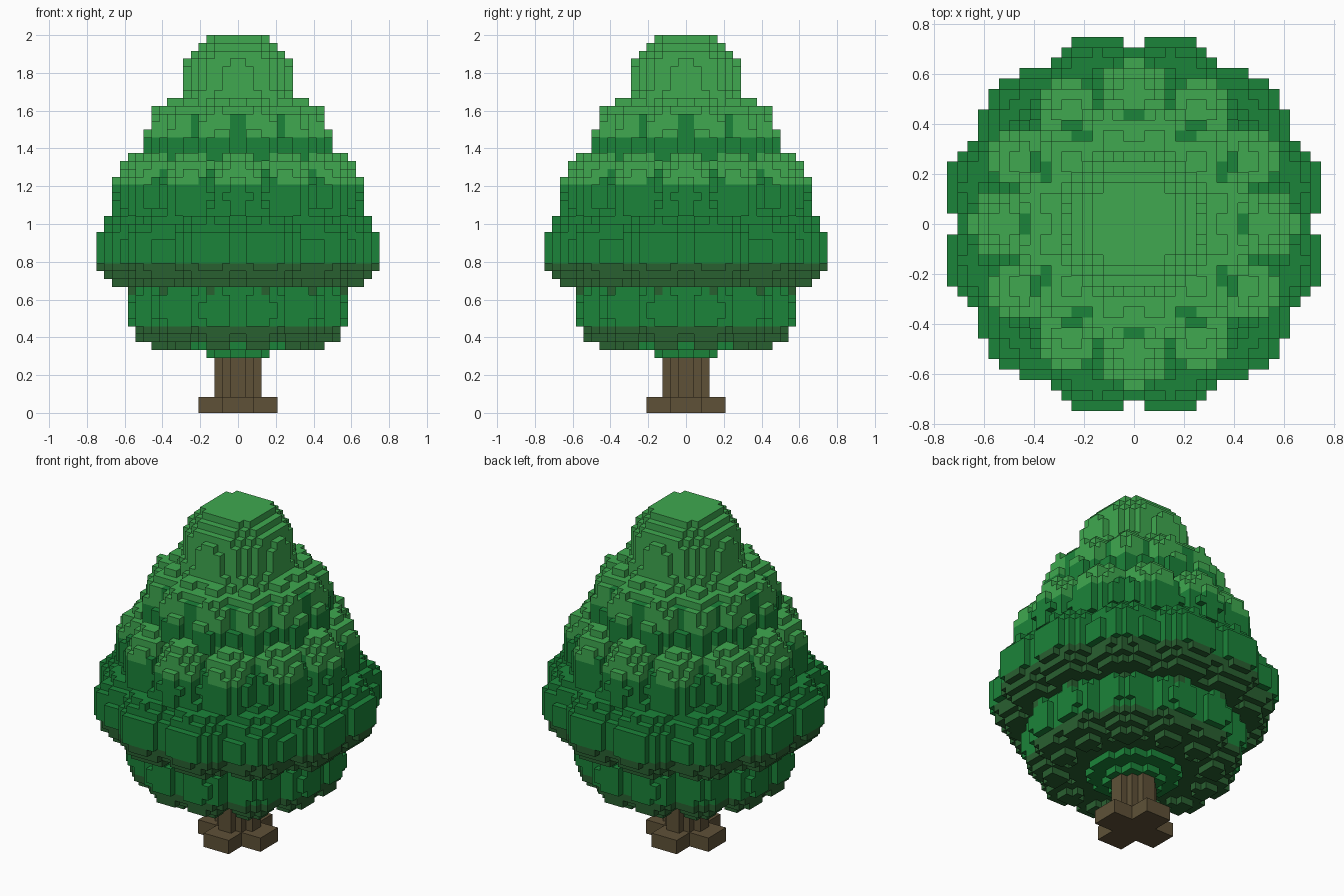
import bpy, bmesh, math
from mathutils import Vector

cube = bpy.data.objects.get("Cube")
if cube:
    bpy.data.objects.remove(cube, do_unlink=True)

V = 2 / 48          # block size
N = 20              # half width of the block grid


def material(name, rgb):
    m = bpy.data.materials.new(name)
    m.diffuse_color = (*rgb, 1)
    m.use_nodes = True
    b = m.node_tree.nodes["Principled BSDF"]
    b.inputs["Base Color"].default_value = (*rgb, 1)
    b.inputs["Roughness"].default_value = 0.9
    return m


LIGHT, MID, DARK = 0, 1, 2
greens = [material("light green", (0.050, 0.395, 0.080)),
          material("mid green", (0.011, 0.228, 0.041)),
          material("dark green", (0.022, 0.115, 0.030))]
bark = material("bark brown", (0.114, 0.083, 0.039))

DIRS = [(1, 0, 0), (-1, 0, 0), (0, 1, 0), (0, -1, 0), (0, 0, 1), (0, 0, -1)]


def block_mesh(name, cells, mats):
    """Skin a dictionary of cell -> material index with its exposed faces."""
    bm = bmesh.new()
    verts = {}
    for cell, mat in cells.items():
        for d in DIRS:
            if tuple(c + s for c, s in zip(cell, d)) in cells:
                continue
            a = next(i for i in range(3) if d[i])
            u, w = (a + 1) % 3, (a + 2) % 3
            ring = []
            for du, dw in ((0, 0), (1, 0), (1, 1), (0, 1)):
                p = list(cell)
                p[a] += d[a] > 0
                p[u] += du
                p[w] += dw
                key = tuple(p)
                if key not in verts:
                    verts[key] = bm.verts.new(Vector(key) * V)
                ring.append(verts[key])
            if d[a] < 0:
                ring.reverse()
            bm.faces.new(ring).material_index = mat
    me = bpy.data.meshes.new(name)
    bm.to_mesh(me)
    bm.free()
    for m in mats:
        me.materials.append(m)
    ob = bpy.data.objects.new(name, me)
    bpy.context.collection.objects.link(ob)
    return ob


# Rings of twelve leaf lobes: ring radius, height, lobe radius, lobe half height, turn
TIERS = {
    2: (0.570, 0.858, 0.2135, 0.215, 15),
    3: (0.500, 1.140, 0.160, 0.240, 0),
    4: (0.3615, 1.409, 0.146, 0.248, 15),
    1: (0.430, 0.550, 0.170, 0.2115, 15),
}
# Solid heart of the crown: height, radius
CORE = [(0.375, 0.34), (0.50, 0.42), (0.66, 0.44), (0.667, 0.56), (1.0, 0.53),
        (1.2, 0.48), (1.4, 0.39), (1.6, 0.34), (1.667, 0.31), (1.73, 0.283),
        (1.82, 0.28)]
# How far the valleys stay darker above the colour border: border, rise
BORDER = {3: (1.208, 0.09), 4: (1.458, 0.13)}


def in_tier(tier, x, y, z):
    R, h, r, rz, turn = TIERS[tier]
    if abs(z - h) > rz:
        return False
    for i in range(12):
        a = math.radians(30 * i + turn)
        dx, dy = x - R * math.cos(a), y - R * math.sin(a)
        if (dx * dx + dy * dy) / r ** 2 + ((z - h) / rz) ** 2 < 1:
            return True
    return False


def in_core(rad, z):
    for (z0, r0), (z1, r1) in zip(CORE, CORE[1:]):
        if z0 <= z < z1:
            return rad < r0 + (r1 - r0) * (z - z0) / (z1 - z0)
    return False


def in_blob(rad, z, h, r, rz):
    return (rad / r) ** 2 + ((z - h) / rz) ** 2 < 1


def in_notch(tier, x, y):
    """True close to the valley between two neighbouring lobes."""
    a = (math.degrees(math.atan2(y, x)) - TIERS[tier][4]) % 30
    return abs(a - 15) < 4.5


def leaf_colour(x, y, z):
    """Colour index of the block centred here, or None outside the crown."""
    rad = math.hypot(x, y)
    if in_blob(rad, z, 1.796, 0.281, 0.240):                # round top
        return LIGHT
    if z < 0.375 and in_blob(rad, z, 0.45, 0.30, 0.16):     # collar over trunk
        return MID
    for tier in TIERS:
        if in_tier(tier, x, y, z):
            if tier == 1:
                return DARK if z < 0.458 else MID
            if tier == 2:
                return DARK if z < 0.792 else MID
            border, rise = BORDER[tier]
            if z < border or (z < border + rise and in_notch(tier, x, y)):
                return MID
            return LIGHT
    if in_core(rad, z):
        if z < 0.458 or 0.667 < z < 0.792:
            return DARK
        return MID if z < 1.458 else LIGHT
    return None


# Crown
crown = {}
for k in range(7, 48):
    for i in range(-N, N):
        for j in range(-N, N):
            c = leaf_colour((i + 0.5) * V, (j + 0.5) * V, (k + 0.5) * V)
            if c is not None:
                crown[(i, j, k)] = c
block_mesh("crown", crown, greens)

# Trunk with four root arms in a cross
trunk = {}
for k in range(9):
    for i in range(-5, 5):
        for j in range(-5, 5):
            x, y = abs(i + 0.5), abs(j + 0.5)
            stem = max(x, y) < 3 and x + y < 4
            root = k < 2 and min(x, y) < 2
            if stem or root:
                trunk[(i, j, k)] = 0
block_mesh("trunk", trunk, [bark])
